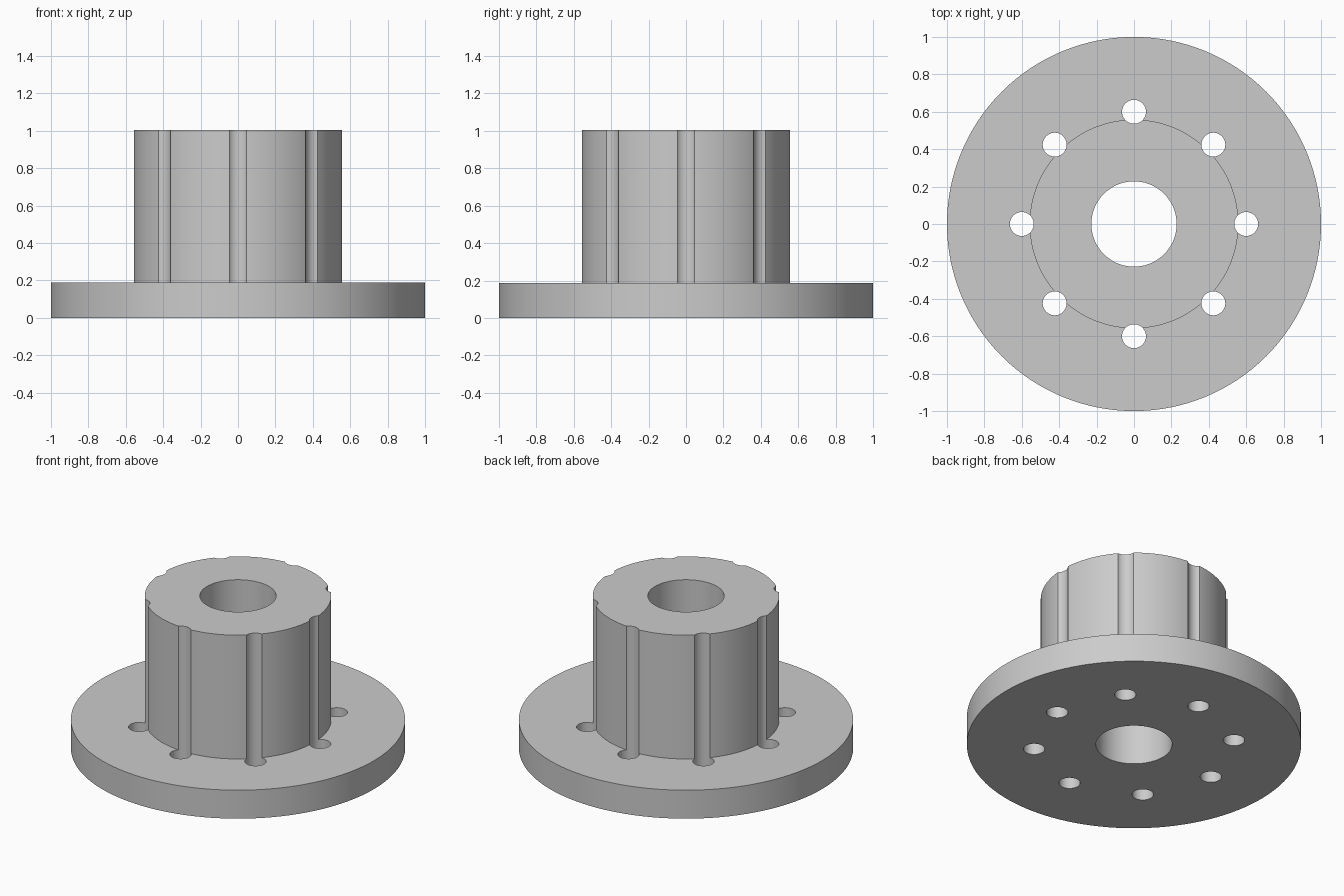
import bpy, math
from mathutils import Vector

cube = bpy.data.objects.get("Cube")
if cube:
    bpy.data.objects.remove(cube, do_unlink=True)

FLANGE_R, FLANGE_H = 1.0, 0.188
HUB_R, HUB_TOP = 0.558, 1.005
BORE_R = 0.228
HOLE_R, HOLE_CIRCLE, HOLES = 0.064, 0.6, 8

grey = bpy.data.materials.new("plain_grey")
grey.use_nodes = True
colour = (0.6, 0.6, 0.6, 1)
grey.diffuse_color = colour
grey.node_tree.nodes["Principled BSDF"].inputs["Base Color"].default_value = colour


def revolve(name, profile, steps):
    """Closed ring made by turning an (r, z) outline round the z axis."""
    n = len(profile)
    verts = [(r * math.cos(a), r * math.sin(a), z)
             for a in (math.tau * i / steps for i in range(steps))
             for r, z in profile]
    faces = [(i * n + j, (i + 1) % steps * n + j,
              (i + 1) % steps * n + (j + 1) % n, i * n + (j + 1) % n)
             for i in range(steps) for j in range(n)]
    mesh = bpy.data.meshes.new(name)
    mesh.from_pydata(verts, [], faces)
    obj = bpy.data.objects.new(name, mesh)
    bpy.context.collection.objects.link(obj)
    return obj


# Flange and hub in one turned body with the central bore
body = revolve("flanged_hub", [
    (BORE_R, 0), (FLANGE_R, 0), (FLANGE_R, FLANGE_H),
    (HUB_R, FLANGE_H), (HUB_R, HUB_TOP), (BORE_R, HUB_TOP)], 128)
body.data.materials.append(grey)

# Bolt holes drilled through the flange, also grooving the hub wall
for i in range(HOLES):
    a = math.tau * i / HOLES
    bpy.ops.mesh.primitive_cylinder_add(
        vertices=40, radius=HOLE_R, depth=3,
        location=Vector((math.cos(a), math.sin(a), 0)) * HOLE_CIRCLE)
    drill = bpy.context.object
    drill.name = "bolt_hole_drill"
    drill.hide_render = True
    drill.data.materials.append(grey)
    bpy.context.view_layer.objects.active = body
    cut = body.modifiers.new("bolt_hole", "BOOLEAN")
    cut.operation = "DIFFERENCE"
    cut.solver = "EXACT"
    cut.object = drill
    bpy.ops.object.modifier_apply(modifier=cut.name)
    bpy.data.objects.remove(drill, do_unlink=True)

# Smooth round walls, crisp rims
bpy.ops.object.select_all(action="DESELECT")
body.select_set(True)
bpy.context.view_layer.objects.active = body
bpy.ops.object.shade_smooth_by_angle(angle=math.radians(30))
